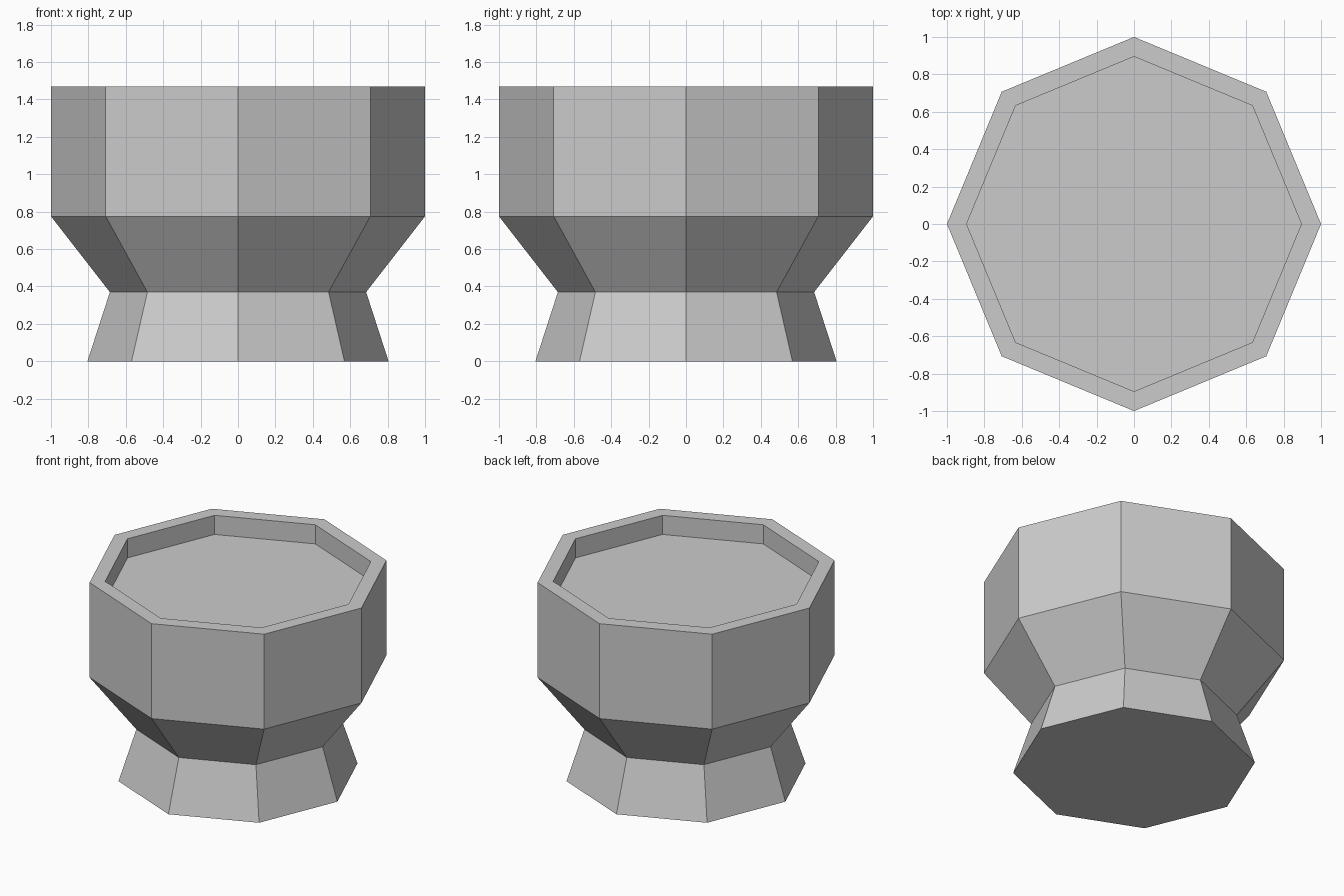
import bpy
import bmesh
from math import cos, sin, pi

SIDES = 8

cube = bpy.data.objects.get("Cube")
if cube:
    bpy.data.objects.remove(cube, do_unlink=True)

# Plain stone grey
grey = bpy.data.materials.new("stone_grey")
grey.use_nodes = True
colour = (0.6, 0.6, 0.6, 1)
grey.diffuse_color = colour
grey.node_tree.nodes["Principled BSDF"].inputs["Base Color"].default_value = colour


def lathe(name, profile):
    """Sweep (radius, height) points into a faceted solid capped at both ends."""
    bm = bmesh.new()
    rings = [[bm.verts.new((r * cos(2 * pi * i / SIDES), r * sin(2 * pi * i / SIDES), z))
              for i in range(SIDES)] for r, z in profile]
    for low, high in zip(rings, rings[1:]):
        for i in range(SIDES):
            j = (i + 1) % SIDES
            bm.faces.new((low[i], low[j], high[j], high[i]))
    bm.faces.new(rings[0][::-1])
    bm.faces.new(rings[-1])
    bmesh.ops.recalc_face_normals(bm, faces=bm.faces)
    mesh = bpy.data.meshes.new(name)
    bm.to_mesh(mesh)
    bm.free()
    mesh.materials.append(grey)
    obj = bpy.data.objects.new(name, mesh)
    bpy.context.collection.objects.link(obj)
    return obj


# Flared foot, narrow waist, straight bowl wall, rim and recessed floor
lathe("pedestal_bowl", [
    (0.805, 0), (0.685, 0.37), (1, 0.775), (1, 1.47),
    (0.895, 1.47), (0.895, 1.33),
])
